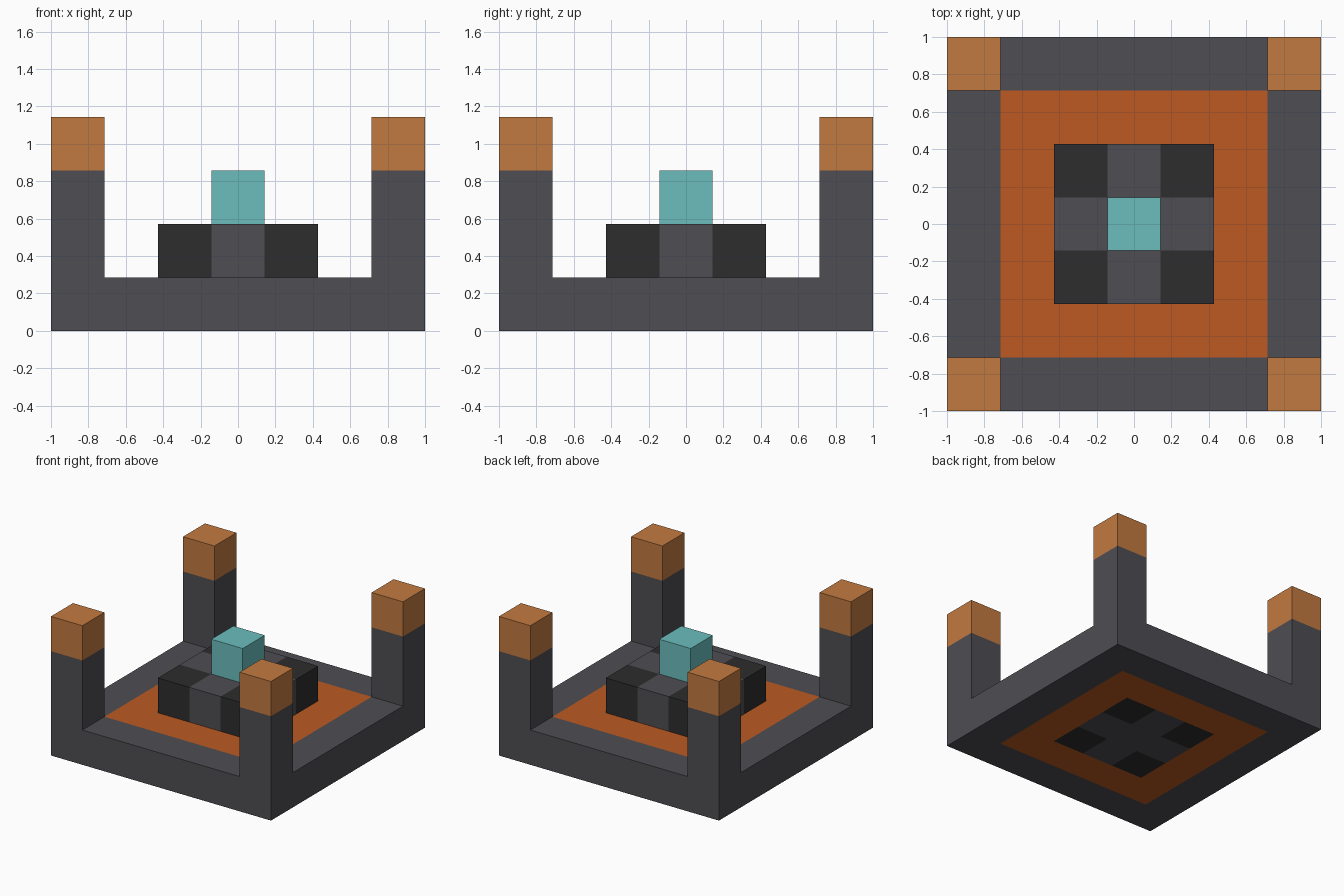
import bpy
import bmesh
from mathutils import Matrix, Vector

U = 2 / 7  # edge length of one block; all sizes below are in blocks

cube = bpy.data.objects.get("Cube")
if cube:
    bpy.data.objects.remove(cube, do_unlink=True)


def make_material(name, rgb):
    """Flat material from 0-255 display values, stored as linear."""
    color = [((c / 255 + 0.055) / 1.055) ** 2.4 for c in rgb] + [1]
    mat = bpy.data.materials.new(name)
    mat.use_nodes = True
    mat.diffuse_color = color
    bsdf = mat.node_tree.nodes["Principled BSDF"]
    bsdf.inputs["Base Color"].default_value = color
    bsdf.inputs["Roughness"].default_value = 1
    return mat


def make_blocks(name, mat, boxes):
    """One object from boxes given as (centre x, centre y, base z), (size)."""
    bm = bmesh.new()
    for (x, y, z), size in boxes:
        centre = Vector((x, y, z + size[2] / 2)) * U
        bmesh.ops.create_cube(bm, size=U, matrix=Matrix.Translation(centre)
                              @ Matrix.Diagonal((*size, 1)))
    mesh = bpy.data.meshes.new(name)
    bm.to_mesh(mesh)
    bm.free()
    mesh.materials.append(mat)
    obj = bpy.data.objects.new(name, mesh)
    bpy.context.collection.objects.link(obj)
    return obj


def square_ring(width):
    """Four beams, one block thick, around a square of the given width."""
    r = (width - 1) / 2
    return [b for s in (-1, 1) for b in (
        ((0, s * r, 0), (width, 1, 1)),
        ((s * r, 0, 0), (1, width - 2, 1)))]


def corners(r, z, height):
    """Four upright blocks at the corners of a square."""
    return [((x, y, z), (1, 1, height)) for x in (-r, r) for y in (-r, r)]


stone = make_material("dark grey stone", (78, 77, 82))
black = make_material("black stone", (45, 45, 45))
orange = make_material("burnt orange", (188, 90, 34))
copper = make_material("copper", (194, 122, 64))
teal = make_material("teal", (108, 190, 190))

# Base: outer frame and inlaid floor
make_blocks("base_frame", stone, square_ring(7))
make_blocks("floor_inlay", orange, square_ring(5))

# Corner pillars with caps
make_blocks("corner_pillars", stone, corners(3, 1, 2))
make_blocks("pillar_caps", copper, corners(3, 3, 1))

# Central dais, running through the floor
make_blocks("dais_cross", stone, [((0, 0, 0), (3, 1, 2))] +
            [((0, y, 0), (1, 1, 2)) for y in (-1, 1)])
make_blocks("dais_corners", black, corners(1, 0, 2))

# Crowning block
make_blocks("centre_block", teal, [((0, 0, 2), (1, 1, 1))])
